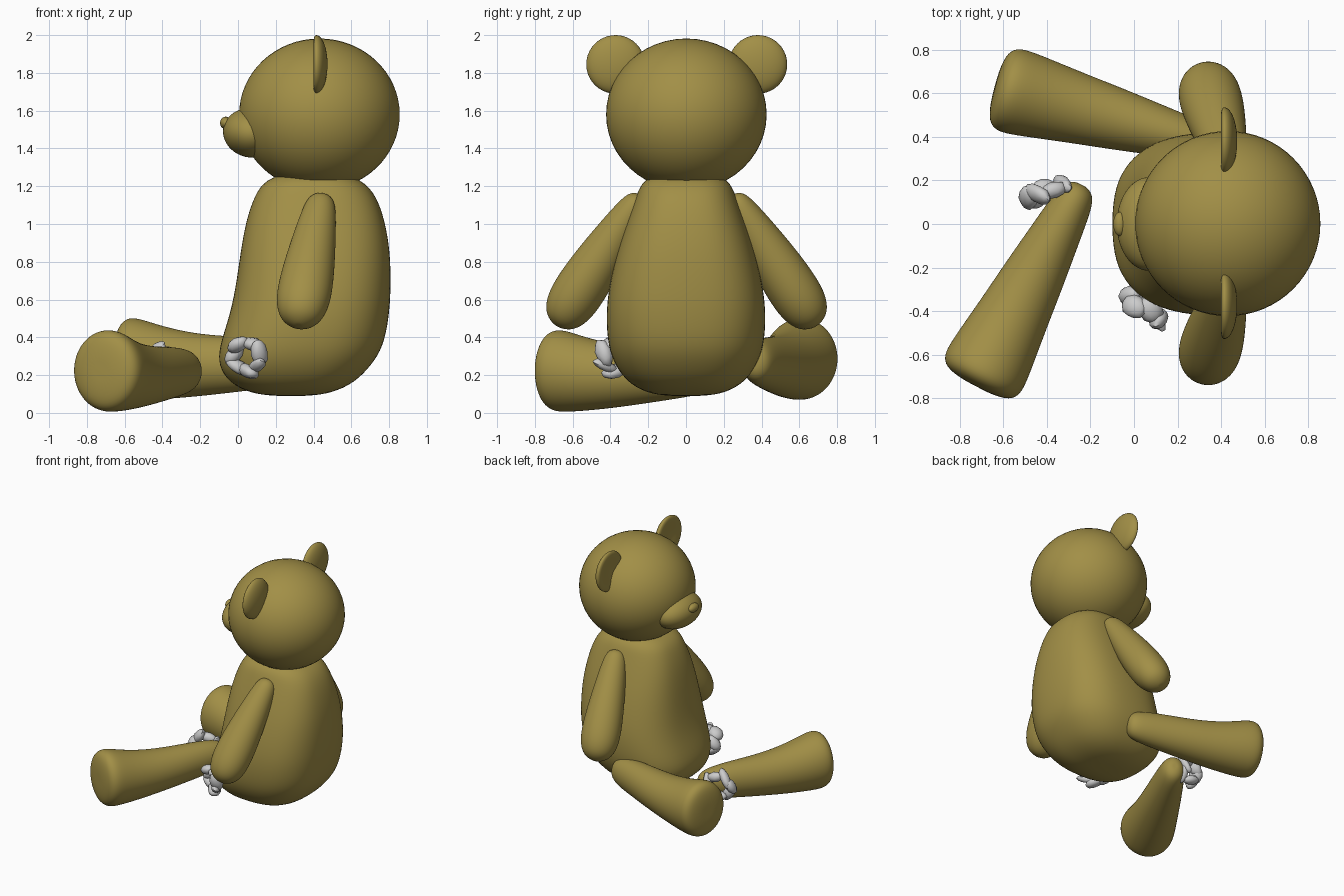
import bpy, bmesh, math, random
from mathutils import Vector, Matrix

if "Cube" in bpy.data.objects:
    bpy.data.objects.remove(bpy.data.objects["Cube"])

fur = bpy.data.materials.new("fur")
fur.diffuse_color = (0.36, 0.275, 0.062, 1)
fur.use_nodes = True
fur.node_tree.nodes["Principled BSDF"].inputs["Base Color"].default_value = fur.diffuse_color


def finish(name, bm, mat=fur, subsurf=0):
    bmesh.ops.recalc_face_normals(bm, faces=bm.faces[:])
    for f in bm.faces:
        f.smooth = True
    me = bpy.data.meshes.new(name)
    bm.to_mesh(me)
    bm.free()
    ob = bpy.data.objects.new(name, me)
    bpy.context.collection.objects.link(ob)
    if mat:
        me.materials.append(mat)
    if subsurf:
        mod = ob.modifiers.new("smooth", 'SUBSURF')
        mod.levels = mod.render_levels = subsurf
    return ob


def loft(name, matrix, rings, n=24, power=2.0):
    """Closed skin over rings of (height, offset u, radius u, radius v)."""
    bm = bmesh.new()
    loops = []
    for h, off, ru, rv in rings:
        loop = []
        for i in range(n):
            a = 2 * math.pi * i / n
            c, s = math.cos(a), math.sin(a)
            u = math.copysign(abs(c) ** (2 / power), c) * ru + off
            v = math.copysign(abs(s) ** (2 / power), s) * rv
            loop.append(bm.verts.new(matrix @ Vector((u, v, h))))
        loops.append(loop)
    for a, b in zip(loops, loops[1:]):
        for i in range(n):
            j = (i + 1) % n
            bm.faces.new((a[i], a[j], b[j], b[i]))
    for loop, k in ((loops[0], 0), (loops[-1], -1)):
        tip = bm.verts.new(matrix @ Vector((rings[k][1], 0, rings[k][0])))
        for i in range(n):
            bm.faces.new((loop[i], loop[(i + 1) % n], tip))
    return finish(name, bm, subsurf=2)


def frame(start, end):
    """Local z runs start to end, local u points up, v sideways."""
    z = (Vector(end) - Vector(start)).normalized()
    v = z.cross(Vector((0, 0, 1))).normalized()
    u = v.cross(z)
    m = Matrix((u, v, z)).transposed().to_4x4()
    m.translation = Vector(start)
    return m


def ball(name, loc, radii, tilt=0):
    bm = bmesh.new()
    m = Matrix.LocRotScale(Vector(loc), Matrix.Rotation(tilt, 3, 'Y'), Vector(radii))
    turn = Matrix.Rotation(math.pi / 2, 4, 'Y')
    bmesh.ops.create_uvsphere(bm, u_segments=48, v_segments=32, radius=1, matrix=m @ turn)
    return finish(name, bm)


# Body
loft("body", Matrix.Identity(4), [
    (0.09, 0.28, 0.10, 0.10), (0.105, 0.28, 0.22, 0.21), (0.16, 0.285, 0.335, 0.31),
    (0.25, 0.30, 0.408, 0.378), (0.35, 0.335, 0.438, 0.415), (0.50, 0.375, 0.427, 0.427),
    (0.65, 0.398, 0.415, 0.415), (0.85, 0.41, 0.40, 0.37), (1.02, 0.41, 0.37, 0.313),
    (1.15, 0.41, 0.325, 0.265), (1.235, 0.40, 0.26, 0.23), (1.28, 0.40, 0.12, 0.12)], power=2.6)

# Head, muzzle and nose
ball("head", (0.431, 0.002, 1.58), (0.425, 0.425, 0.402))
ball("muzzle", (0.07, 0, 1.482), (0.15, 0.215, 0.13), math.radians(12))
ball("nose", (-0.065, 0, 1.535), (0.03, 0.055, 0.033))

# Limb profiles, narrow end first
arm_rings = [(0, 0, 0.025, 0.03), (0.02, 0, 0.06, 0.065), (0.08, 0, 0.082, 0.088),
             (0.25, 0, 0.108, 0.113), (0.45, 0, 0.132, 0.137), (0.61, 0, 0.140, 0.148),
             (0.72, 0, 0.130, 0.138), (0.80, 0, 0.092, 0.098), (0.83, 0, 0.03, 0.03)]
leg_rings = [(0, 0, 0.04, 0.03), (0.02, 0, 0.085, 0.07), (0.08, 0, 0.118, 0.094),
             (0.25, -0.008, 0.138, 0.115), (0.45, -0.022, 0.152, 0.142), (0.65, -0.028, 0.172, 0.164),
             (0.82, -0.018, 0.198, 0.186), (0.92, -0.005, 0.216, 0.198), (0.985, 0, 0.22, 0.199),
             (1.03, 0, 0.185, 0.168), (1.045, 0, 0.09, 0.08)]
for side, s in (("left", 1), ("right", -1)):
    loft(side + "_arm", frame((0.445, s * 0.24 + 0.003, 1.15), (0.322, s * 0.68 + 0.003, 0.475)), arm_rings)

    # Ear: half-ellipsoid with a dished front
    bm = bmesh.new()
    bmesh.ops.create_uvsphere(bm, u_segments=40, v_segments=24, radius=1,
                              matrix=Matrix.Rotation(math.pi / 2, 4, 'Y'))
    for v in bm.verts:
        r2 = v.co.y ** 2 + v.co.z ** 2
        x = v.co.x * 0.06 if v.co.x > 0 else v.co.x * 0.03 + 0.03 * max(0, 1 - r2) ** 2
        v.co = (0.414 + x, s * 0.377 + 0.004 + v.co.y * 0.155, 1.845 + v.co.z * 0.155)
    finish(side + "_ear", bm)

loft("attached_leg", frame((0.37, 0.36, 0.265), (-0.625, 0.63, 0.29)), leg_rings)
loft("torn_leg", frame((-0.24, 0.18, 0.22), (-0.72, -0.735, 0.225)), leg_rings)


# Stuffing: a crumpled, creased ring of fluff tufts at each tear
def stuffing(name, centre, along, seed):
    rng = random.Random(seed)
    u = Vector(along).normalized()
    w = Vector((0, 0, 1))
    n = u.cross(w)
    bm = bmesh.new()
    count = 7
    for i in range(count):
        a = 2 * math.pi * (i + 0.3) / count
        radial = u * math.cos(a) + w * math.sin(a)
        tangent = w * math.cos(a) - u * math.sin(a)
        p = Vector(centre) + u * math.cos(a) * 0.087 + w * math.sin(a) * 0.075
        p += n * rng.uniform(-0.02, 0.02)
        lean = rng.uniform(-0.5, 0.5)
        size = (rng.uniform(0.035, 0.045), rng.uniform(0.06, 0.075), rng.uniform(0.035, 0.055))
        new = bmesh.ops.create_icosphere(bm, subdivisions=2, radius=1)["verts"]
        for v in new:
            x, y, z = (c * k * rng.uniform(0.92, 1.06) for c, k in zip(v.co, size))
            v.co = p + radial * (x + lean * y) + tangent * y + n * (z + lean * y)
    ob = finish(name, bm, None)
    bpy.context.view_layer.objects.active = ob
    ob.select_set(True)
    bpy.ops.object.shade_smooth_by_angle(angle=math.radians(45))
    ob.select_set(False)


stuffing("body_stuffing", (0.045, -0.385, 0.295), (0.2, -0.13, 0), 5)
stuffing("leg_stuffing", (-0.40, 0.14, 0.245), (0.22, 0.10, 0), 8)
